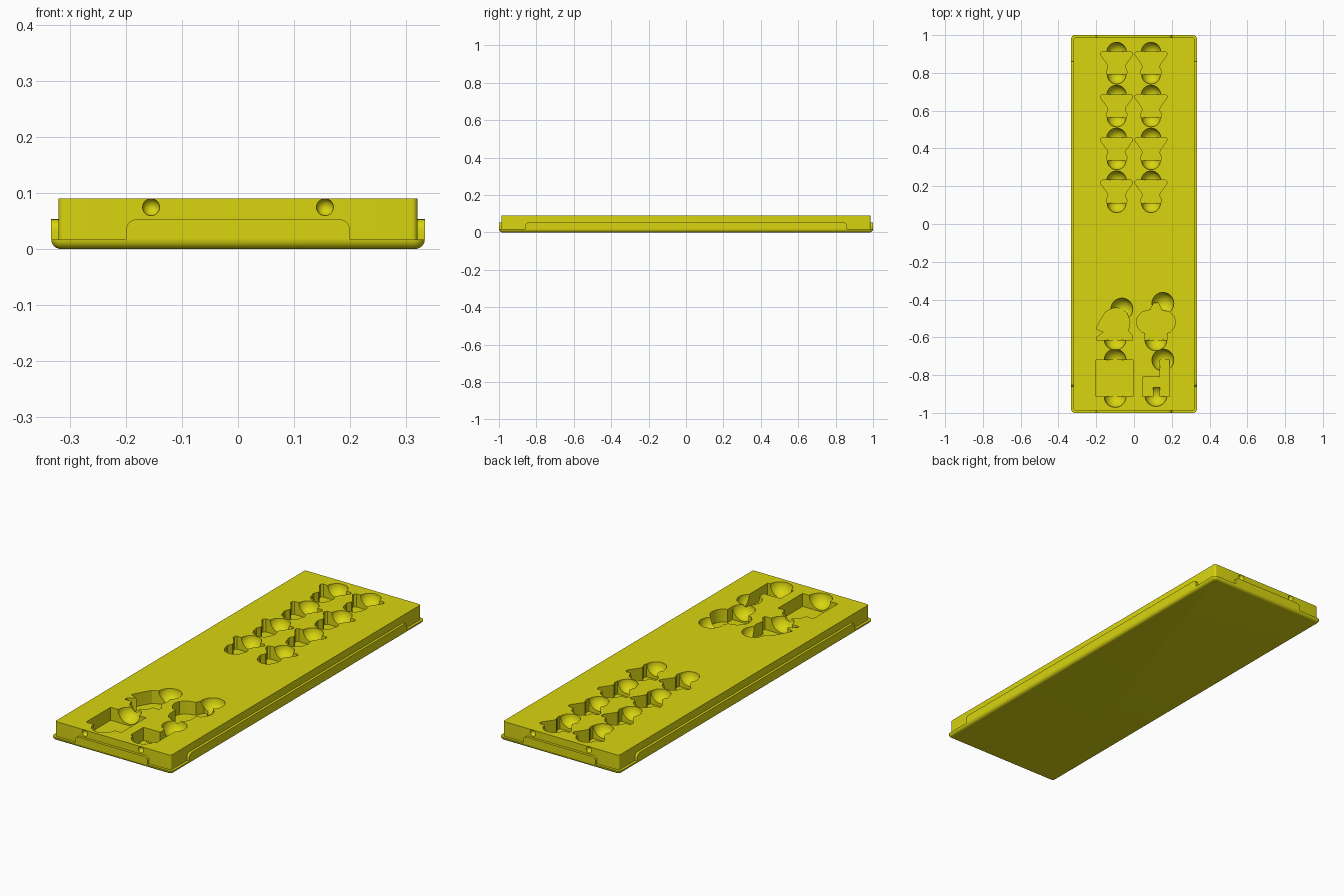
import bpy
import bmesh
from math import sin, cos, pi, radians
from mathutils import Matrix, Vector

default = bpy.data.objects.get("Cube")
if default:
    bpy.data.objects.remove(default, do_unlink=True)

yellow = bpy.data.materials.new("yellow_plastic")
yellow.use_nodes = True
YELLOW = (0.69, 0.66, 0.005, 1)
yellow.diffuse_color = YELLOW
yellow.node_tree.nodes["Principled BSDF"].inputs["Base Color"].default_value = YELLOW


def finish(bm, name):
    bmesh.ops.recalc_face_normals(bm, faces=bm.faces)
    mesh = bpy.data.meshes.new(name)
    bm.to_mesh(mesh)
    bm.free()
    mesh.materials.append(yellow)
    obj = bpy.data.objects.new(name, mesh)
    bpy.context.collection.objects.link(obj)
    return obj


def loft(rings, name):
    """Skin equal-length closed loops and cap both ends."""
    bm = bmesh.new()
    loops = [[bm.verts.new(p) for p in ring] for ring in rings]
    n = len(loops[0])
    for a, b in zip(loops, loops[1:]):
        for i in range(n):
            j = (i + 1) % n
            bm.faces.new((a[i], a[j], b[j], b[i]))
    bm.faces.new(loops[0][::-1])
    bm.faces.new(loops[-1])
    return finish(bm, name)


def rounded_rect(hx, hy, r, z, steps=6):
    ring = []
    for k, (sx, sy) in enumerate([(1, 1), (-1, 1), (-1, -1), (1, -1)]):
        for i in range(steps + 1):
            a = (k + i / steps) * pi / 2
            ring.append((sx * (hx - r) + r * cos(a), sy * (hy - r) + r * sin(a), z))
    return ring


def prism(points, name, low=0.025, high=0.12):
    return loft([[(x, y, z) for x, y in points] for z in (low, high)], name)


def ball(x, y, z, r):
    bm = bmesh.new()
    bmesh.ops.create_uvsphere(bm, u_segments=32, v_segments=17, radius=r,
                              matrix=Matrix.Translation((x, y, z)))
    return finish(bm, "ball_cutter")


def smooth(obj):
    bpy.ops.object.select_all(action="DESELECT")
    obj.select_set(True)
    bpy.context.view_layer.objects.active = obj
    bpy.ops.object.shade_smooth_by_angle(angle=radians(30))


HX, HY, BX, BY, TOP = 0.333, 1.0, 0.32, 0.987, 0.09

# Base plate with a rounded lower edge
R = 0.017
rings = []
for i in range(7):
    a = i / 6 * pi / 2
    inset = R * (1 - sin(a))
    rings.append(rounded_rect(HX - inset, HY - inset, 0.02 - inset, R * (1 - cos(a))))
base = loft(rings, "base_plate")

# Main block
body = loft([rounded_rect(BX, BY, 0.01, z) for z in (0.012, TOP)], "block")


# Raised tabs with rounded upper corners on the four sides
def tab(name, half, inner, outer, angle):
    r, low, high = 0.02, R, 0.053
    profile = [(-half, low), (half, low)]
    for side, start in ((1, 0), (-1, pi / 2)):
        for i in range(7):
            a = start + i / 6 * pi / 2
            profile.append((side * (half - r) + r * cos(a), high - r + r * sin(a)))
    turn = Matrix.Rotation(angle, 3, "Z")
    return loft([[turn @ Vector((u, -d, z)) for u, z in profile]
                 for d in (inner, outer)], name)


tabs = [tab("front_tab", 0.2, BY - 0.01, HY, 0), tab("back_tab", 0.2, BY - 0.01, HY, pi),
        tab("left_tab", 0.86, BX - 0.01, HX, pi / 2),
        tab("right_tab", 0.86, BX - 0.01, HX, -pi / 2)]

cutters = []

# Eight small pockets, each with two finger scoops
half_outline = [(0.075, 0), (0.085, -0.008), (0.083, -0.02), (0.048, -0.068),
                (0.044, -0.082), (0.055, -0.105), (0.052, -0.122)]
outline = half_outline + [(-x, y) for x, y in reversed(half_outline)]
for x in (-0.092, 0.09):
    for row in range(4):
        y = 0.913 - 0.227 * row
        cutters.append(prism([(x + u, y + v) for u, v in outline], "pocket_cutter"))
        cutters += [ball(x, y - 0.003, TOP, 0.052), ball(x, y - 0.122, TOP, 0.05)]

# Square pocket
cutters.append(prism([(-0.2, -0.72), (-0.2, -0.913), (-0.005, -0.913), (-0.005, -0.72)],
                     "square_cutter"))
# Stepped pocket with a notch
cutters.append(prism([(0.137, -0.72), (0.137, -0.81), (0.045, -0.81), (0.045, -0.912),
                      (0.1, -0.912), (0.1, -0.865), (0.137, -0.865), (0.137, -0.912),
                      (0.187, -0.912), (0.187, -0.72)], "stepped_cutter"))
# Rounded head-shaped pocket
cutters.append(prism([(-0.105, -0.443), (-0.065, -0.448), (-0.035, -0.475), (-0.022, -0.52),
                      (-0.03, -0.565), (-0.007, -0.595), (-0.007, -0.613), (-0.198, -0.613),
                      (-0.195, -0.597), (-0.16, -0.572), (-0.2, -0.555), (-0.178, -0.51),
                      (-0.15, -0.465)], "head_cutter"))
# Bulb-shaped pocket
half_bulb = [(0.012, -0.418), (0.03, -0.455), (0.07, -0.465), (0.097, -0.49),
             (0.104, -0.52), (0.095, -0.55), (0.078, -0.57), (0.058, -0.578),
             (0.058, -0.615)]
bulb = half_bulb + [(-x, y) for x, y in reversed(half_bulb)]
cutters.append(prism([(0.116 + x, y) for x, y in bulb], "bulb_cutter"))

# Finger scoops of the large pockets
for x, y in [(-0.1, -0.72), (-0.1, -0.913), (0.153, -0.72), (0.116, -0.908),
             (-0.064, -0.45), (-0.1, -0.61), (0.153, -0.42), (0.116, -0.613)]:
    cutters.append(ball(x, y, TOP, 0.058))

# Small dimples on the two short sides
for x in (-0.155, 0.155):
    for y in (-BY, BY):
        cutters.append(ball(x, y, 0.0745, 0.0152))

# Cut everything out of the block
bpy.context.view_layer.objects.active = body
for cutter in cutters:
    cutter.hide_render = True
    mod = body.modifiers.new("cut", "BOOLEAN")
    mod.operation = "DIFFERENCE"
    mod.solver = "EXACT"
    mod.object = cutter
    bpy.ops.object.modifier_apply(modifier=mod.name)
    bpy.data.objects.remove(cutter, do_unlink=True)

for obj in [base, body] + tabs:
    smooth(obj)
